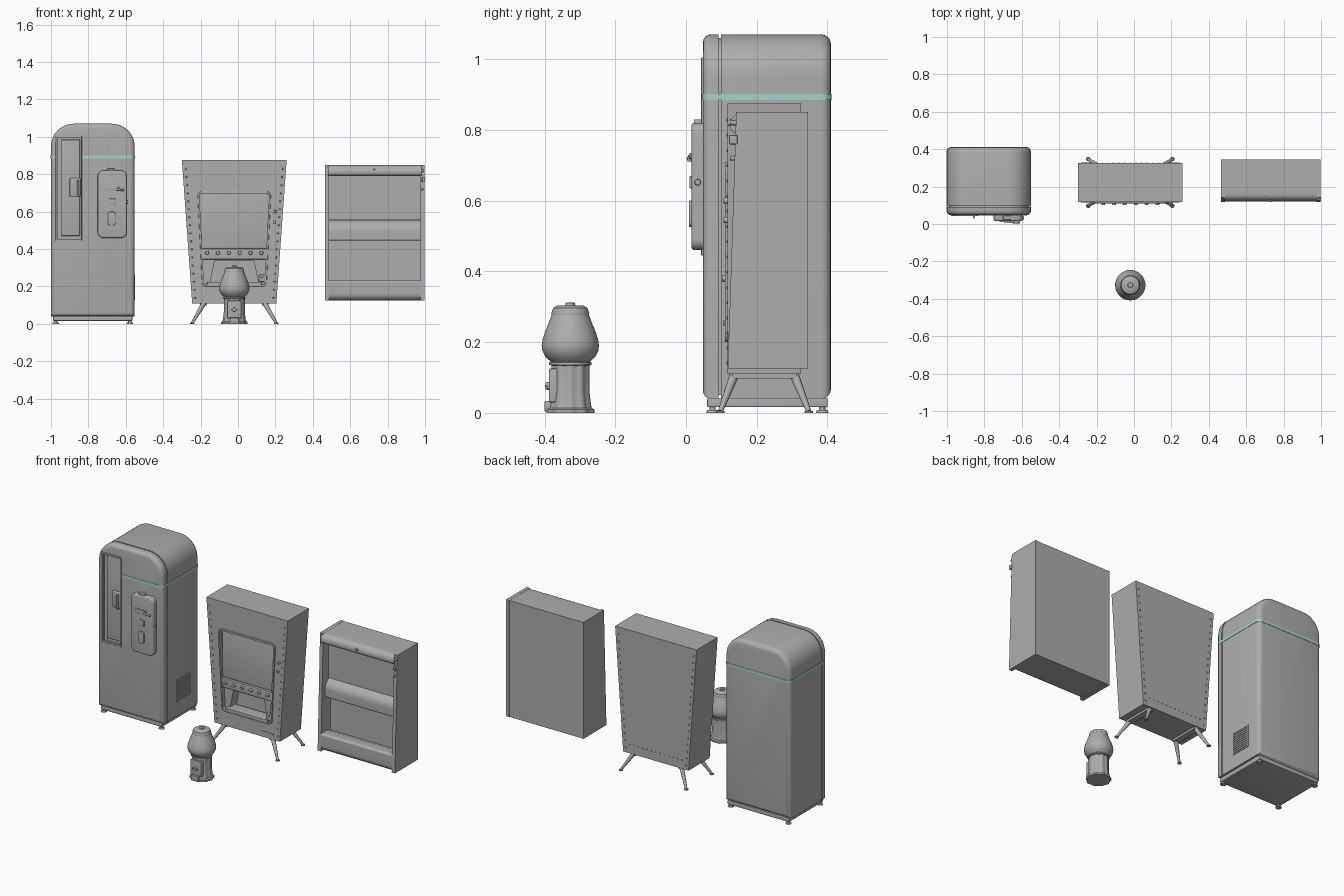
import bpy, bmesh, math
from mathutils import Vector

if "Cube" in bpy.data.objects:
    bpy.data.objects.remove(bpy.data.objects["Cube"])


def material(name, rgb):
    m = bpy.data.materials.new(name)
    m.use_nodes = True
    m.diffuse_color = (*rgb, 1)
    m.node_tree.nodes["Principled BSDF"].inputs["Base Color"].default_value = (*rgb, 1)
    return m


GREY = material("plain grey", (0.42, 0.42, 0.42))
TEAL = material("pale teal", (0.36, 0.66, 0.62))


def finish(name, bm, mat=GREY):
    bmesh.ops.recalc_face_normals(bm, faces=bm.faces)
    mesh = bpy.data.meshes.new(name)
    bm.to_mesh(mesh)
    bm.free()
    ob = bpy.data.objects.new(name, mesh)
    bpy.context.collection.objects.link(ob)
    mesh.materials.append(mat)
    smooth(ob)
    return ob


def smooth(ob):
    bpy.ops.object.select_all(action='DESELECT')
    ob.select_set(True)
    bpy.context.view_layer.objects.active = ob
    bpy.ops.object.shade_smooth_by_angle(angle=math.radians(35))


def fillet(pts, radii, seg=8):
    """Round the corners of a 2D polygon."""
    out, n = [], len(pts)
    for i, r in enumerate(radii):
        p = Vector(pts[i])
        if r == 0:
            out.append(p)
            continue
        a = (Vector(pts[i - 1]) - p).normalized()
        b = (Vector(pts[(i + 1) % n]) - p).normalized()
        half = math.acos(a.dot(b)) / 2
        c = p + (a + b).normalized() * r / math.sin(half)
        s, e = (p + v * r / math.tan(half) - c for v in (a, b))
        out += [c + s.lerp(e, k / seg).normalized() * r for k in range(seg + 1)]
    return out


def rect(a0, a1, b0, b1):
    return [(a0, b0), (a1, b0), (a1, b1), (a0, b1)]


def prism(name, pts, axis, lo, hi, mat=GREY, bevel=0, rim=None):
    """Extrude a 2D outline along an axis; bevel all sharp edges or one rim."""
    bm = bmesh.new()
    i = "xyz".index(axis)
    rings = []
    for d in (lo, hi):
        ring = []
        for p in pts:
            co = list(p)
            co.insert(i, d)
            ring.append(bm.verts.new(co))
        rings.append(ring)
        bm.faces.new(ring)
    for k in range(len(pts)):
        bm.faces.new((rings[0][k - 1], rings[0][k], rings[1][k], rings[1][k - 1]))
    bmesh.ops.recalc_face_normals(bm, faces=bm.faces)
    if bevel:
        if rim is None:
            edges = [e for e in bm.edges if e.calc_face_angle(0) > 0.6]
        else:
            edges = [e for e in bm.edges if all(abs(v.co[i] - rim) < 1e-5 for v in e.verts)]
        bmesh.ops.bevel(bm, geom=edges, offset=bevel, segments=4, profile=0.5, affect='EDGES')
    return finish(name, bm, mat)


def box(name, x0, x1, y0, y1, z0, z1, bevel=0, mat=GREY):
    return prism(name, rect(x0, x1, y0, y1), "z", z0, z1, mat, bevel)


def rods(name, items, seg=12):
    """Join tapered rods given as (start, end, start radius, end radius)."""
    bm = bmesh.new()
    for p, q, r0, r1 in items:
        p, q = Vector(p), Vector(q)
        m = (q - p).to_track_quat('Z', 'Y').to_matrix().to_4x4()
        m.translation = (p + q) / 2
        bmesh.ops.create_cone(bm, cap_ends=True, segments=seg, radius1=r0, radius2=r1,
                              depth=(q - p).length, matrix=m)
    return finish(name, bm)


def lathe(name, profile, cx, cy, flute=0, lobes=10, seg=60):
    bm = bmesh.new()
    rings = []
    for r, z in profile:
        ring = []
        for k in range(seg):
            t = 2 * math.pi * k / seg
            rr = r * (1 + flute * math.cos(lobes * t))
            ring.append(bm.verts.new((cx + rr * math.cos(t), cy + rr * math.sin(t), z)))
        rings.append(ring)
    for a, b in zip(rings, rings[1:]):
        for k in range(seg):
            bm.faces.new((a[k - 1], a[k], b[k], b[k - 1]))
    bm.faces.new(rings[0])
    bm.faces.new(rings[-1])
    return finish(name, bm)


def cut(cutter, *targets):
    cutter.hide_render = True
    for ob in targets:
        mod = ob.modifiers.new("cut", 'BOOLEAN')
        mod.operation, mod.solver, mod.object = 'DIFFERENCE', 'EXACT', cutter
        bpy.context.view_layer.objects.active = ob
        bpy.ops.object.modifier_apply(modifier=mod.name)
        smooth(ob)
    bpy.data.objects.remove(cutter)


# Tall cooler: rear body, door, core between them, trim band
X0, X1 = -1.0, -0.553
shell = fillet(rect(X0, X1, 0.04, 1.07), (0, 0, 0.12, 0.12))
prism("cooler_body", shell, "y", 0.099, 0.41, bevel=0.028, rim=0.41)
door = prism("cooler_door", shell, "y", 0.048, 0.092, bevel=0.022, rim=0.048)
prism("cooler_core", fillet(rect(X0 + .01, X1 - .01, 0.05, 1.06), (0, 0, 0.11, 0.11)), "y", 0.09, 0.11)
band = prism("cooler_trim_band", fillet(rect(X0 - .002, X1 + .002, 0.046, 0.412), [0.026] * 4),
             "z", 0.885, 0.901, TEAL)
cut(box("recess_cutter", -0.97, -0.84, 0, 0.072, 0.45, 1.0), door, band)
box("cooler_plinth", X0 + .012, X1 - .012, 0.06, 0.40, 0.016, 0.042, 0.004)
feet = [(x, y) for x in (X0 + .025, X1 - .025) for y in (0.075, 0.385)]
rods("cooler_feet", [((x, y, 0), (x, y, 0.008), 0.018, 0.015) for x, y in feet]
     + [((x, y, 0.006), (x, y, 0.02), 0.009, 0.009) for x, y in feet])

# Bottle door in the recess, with its surround and pull
surround = box("bottle_door_surround", -0.975, -0.835, 0.043, 0.056, 0.445, 1.005, 0.002)
cut(box("surround_cutter", -0.965, -0.84, 0, 0.1, 0.455, 0.995), surround)
box("bottle_door", -0.945, -0.845, 0.06, 0.075, 0.47, 0.985, 0.004)
box("bottle_door_latch", -0.90, -0.842, 0.048, 0.065, 0.68, 0.78, 0.005)
rods("bottle_door_pull", [((-0.856, 0.036, 0.68), (-0.856, 0.036, 0.77), 0.006, 0.006)]
     + [((-0.856, 0.036, z), (-0.856, 0.055, z), 0.004, 0.004) for z in (0.69, 0.76)])

# Coin box on the cooler door
prism("coin_box", fillet(rect(-0.75, -0.595, 0.46, 0.82), [0.03] * 4), "y", 0.016, 0.05, bevel=0.008, rim=0.016)
box("coin_box_tab", -0.70, -0.66, 0.022, 0.045, 0.815, 0.83, 0.003)
box("coin_slot_plate", -0.72, -0.64, 0.010, 0.02, 0.71, 0.735, 0.002)
rods("coin_lever", [((-0.65, 0.008, 0.72), (-0.61, 0.008, 0.715), 0.006, 0.005),
                    ((-0.65, 0.006, 0.72), (-0.65, 0.02, 0.72), 0.009, 0.009)])
box("coin_button", -0.69, -0.655, 0.010, 0.02, 0.635, 0.67, 0.003)
prism("coin_return_cup", fillet(rect(-0.695, -0.655, 0.525, 0.60), [0.015] * 4), "y", 0.008, 0.02, bevel=0.003, rim=0.008)
rods("coin_box_lock", [((-0.60, 0.033, 0.652), (-0.588, 0.033, 0.652), 0.01, 0.008)])

# Louvred vent on the cooler side
vent = box("vent_frame", X1 - .002, X1 + .003, 0.19, 0.32, 0.125, 0.265)
cut(box("vent_cutter", X1 - .1, X1 + .1, 0.197, 0.313, 0.132, 0.258), vent)
rods("vent_louvres", [((X1, 0.198, 0.137 + .0125 * k), (X1, 0.312, 0.137 + .0125 * k), 0.003, 0.003)
                      for k in range(10)], 6)

# Tapered machine on splayed legs
CX, F, B = -0.02, 0.118, 0.325


def edge_x(z):
    return 0.225 + (z - 0.11) * 0.055 / 0.765


cabinet = prism("tapered_cabinet", [(CX - edge_x(.11), .11), (CX + edge_x(.11), .11),
                                    (CX + edge_x(.875), .875), (CX - edge_x(.875), .875)], "y", F, B)


def panel(g):
    return fillet([(CX - .172 + g, .2 + g), (CX + .172 - g, .2 + g),
                   (CX + .197 - g, .708 - g), (CX - .197 + g, .708 - g)], [0.025 - g] * 4)


frame = prism("front_frame", panel(0), "y", F - .008, F + .005, bevel=0.003, rim=F - .008)
cut(prism("panel_cutter", panel(.01), "y", 0, F + .016), cabinet, frame)
box("display_glass", CX - .178, CX + .178, F + .008, F + .018, 0.405, 0.692, 0.003)
box("selector_strip", CX - .173, CX + .173, F - .002, F + .018, 0.345, 0.402, 0.004)
chute = [(CX - .13, .215), (CX + .13, .215), (CX + .105, .335), (CX - .105, .335)]
cut(prism("chute_cutter", chute, "y", 0, F + .08), cabinet)
box("delivery_tray", CX - .145, CX + .145, F - .008, F + .07, 0.208, 0.225, 0.003)
rods("selector_knobs", [((CX + (k - 2.5) * .058, F, .38), (CX + (k - 2.5) * .058, F - .016, .38), .011, .009)
                        for k in range(6)], 16)
box("coin_return", 0.112, 0.145, F - .006, F + .02, 0.225, 0.265, 0.004)
rods("cabinet_locks", [((x, F, z), (x, F - .012, z), .009, .008) for x, z in ((.20, .6), (.195, .545), (.13, .255))])
box("maker_plate", 0.075, 0.16, F - .003, F + .002, 0.137, 0.147)
rivets = []
for y, d in ((F, -.004), (B, .004)):
    for k in range(17):
        z = 0.14 + k * 0.043
        rivets += [((CX + s * (edge_x(z) - .018), y, z), (CX + s * (edge_x(z) - .018), y + d, z), .005, .003)
                   for s in (-1, 1)]
rivets += [((CX + k * .03, B, .165), (CX + k * .03, B + .003, .165), .003, .002) for k in range(-6, 7)]
rods("rivets", rivets, 8)
legs = []
for s in (-1, 1):
    for y0, y1 in ((.14, .097), (.303, .347)):
        foot = CX + s * .225
        legs += [((CX + s * .16, y0, .115), (foot, y1, .004), .014, .007),
                 ((foot, y1, 0), (foot, y1, .006), .012, .012)]
rods("splayed_legs", legs)
for s, side in ((-1, "right"), (1, "left")):
    box(f"{side}_leg_rail", CX + s * .165 - .018, CX + s * .165 + .018, 0.13, 0.313, 0.097, 0.112)

# Wall cabinet: slanted sides, back, rolled top, curved apron and shelf
L, R, BK = 0.465, 0.997, 0.345
side_outline = [(.118, .125), (BK, .125), (BK, .85), (.142, .85)]
prism("right_side_panel", side_outline, "x", L, L + .022)
prism("left_side_panel", side_outline, "x", R - .022, R)
box("wall_cabinet_back", L + .01, R - .01, 0.215, BK - .001, 0.126, 0.849)
prism("rolled_top", fillet([(.125, .79), (.25, .79), (.25, .849), (.125, .849)], (.02, 0, 0, .035)), "x", L + .015, R - .015)
prism("lower_apron", fillet([(.121, .126), (.25, .126), (.25, .21), (.175, .235), (.119, .235)],
                            (.035, 0, 0, 0, .012)), "x", L + .015, R - .015)
prism("curved_shelf", fillet([(.16, .445), (.23, .445), (.23, .555), (.16, .555)], (.01, 0, 0, .06), 10),
      "x", L + .02, R - .02)
prism("upper_panel", rect(.195, .23, .555, .80), "x", L + .02, R - .02)
rods("wall_cabinet_locks", [((.73, .13, .82), (.73, .118, .82), .01, .008)]
     + [((R - .012, .145, z), (R - .012, .125, z), .008, .006) for z in (.72, .765, .82)])
box("side_catch", R - .012, R + .003, 0.122, 0.145, 0.76, 0.785, 0.002)

# Small globe dispenser
GX, GY = -0.02, -0.327
lathe("dispenser_base", [(.068, 0), (.068, .01), (.06, .014), (.054, .06), (.054, .135)], GX, GY, 0.04)
lathe("dispenser_collar", [(.05, .132), (.06, .136), (.06, .142), (.054, .146)], GX, GY)
lathe("dispenser_globe", [(.054, .144), (.07, .158), (.079, .175), (.081, .19), (.079, .205), (.072, .228),
                          (.061, .255), (.052, .278)], GX, GY)
lathe("dispenser_lid", [(.053, .277), (.053, .284), (.048, .297), (.038, .303), (.014, .304), (.013, .31), (.009, .312)],
      GX, GY)
box("dispenser_front_plate", GX - .038, GX + .038, GY - .06, GY - .03, 0.03, 0.125, 0.004)
box("dispenser_chute", GX - .024, GX + .024, GY - .073, GY - .03, 0.004, 0.034, 0.004)
rods("dispenser_handle", [((GX, GY - .055, .076), (GX, GY - .07, .076), .012, .01)])
box("dispenser_handle_bar", GX - .018, GX + .018, GY - .071, GY - .064, 0.073, 0.079, 0.001)
